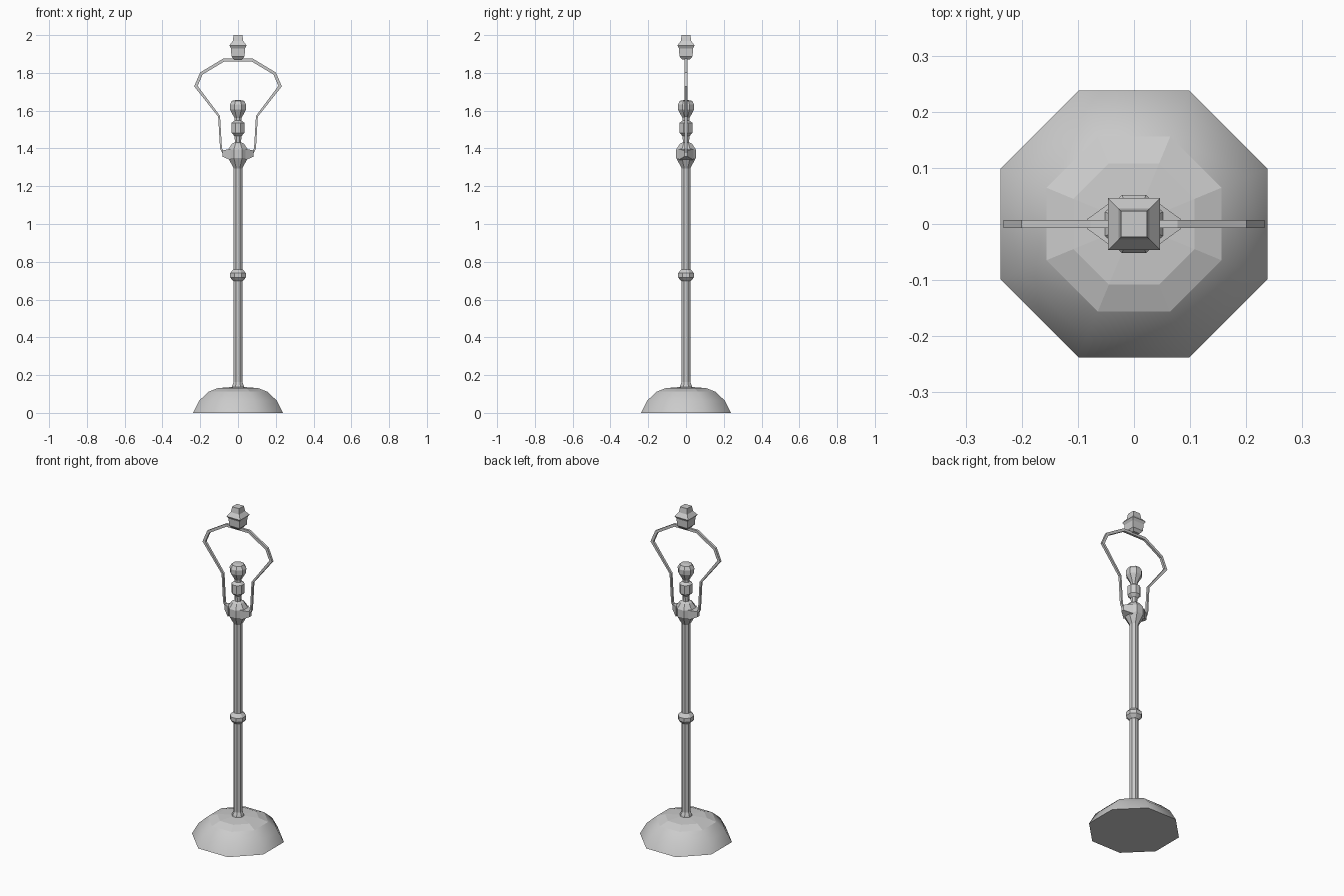
import bpy, bmesh, math
from mathutils import Vector

cube = bpy.data.objects.get("Cube")
if cube:
    bpy.data.objects.remove(cube, do_unlink=True)

grey = bpy.data.materials.new("plain grey")
grey.use_nodes = True
grey.diffuse_color = (0.6, 0.6, 0.6, 1)
grey.node_tree.nodes["Principled BSDF"].inputs["Base Color"].default_value = (0.6, 0.6, 0.6, 1)


def finish(name, bm):
    bmesh.ops.recalc_face_normals(bm, faces=bm.faces)
    mesh = bpy.data.meshes.new(name)
    bm.to_mesh(mesh)
    bm.free()
    mesh.materials.append(grey)
    obj = bpy.data.objects.new(name, mesh)
    bpy.context.collection.objects.link(obj)
    return obj


def skin(bm, rings):
    """Bridge matching loops of points and cap both ends."""
    loops = [[bm.verts.new(p) for p in ring] for ring in rings]
    n = len(loops[0])
    for a, b in zip(loops, loops[1:]):
        for i in range(n):
            j = (i + 1) % n
            bm.faces.new((a[i], a[j], b[j], b[i]))
    bm.faces.new(loops[0])
    bm.faces.new(loops[-1])


def turned(name, profile, sides=8, smooth_below=0):
    """Turn (half width across flats, height) pairs about the z axis."""
    step = 2 * math.pi / sides
    bm = bmesh.new()
    skin(bm, [[(r / math.cos(step / 2) * math.cos(step * (i + 0.5)),
                r / math.cos(step / 2) * math.sin(step * (i + 0.5)), z)
               for i in range(sides)] for r, z in profile])
    for face in bm.faces:
        face.smooth = 0 < face.calc_center_median().z < smooth_below
    return finish(name, bm)


# Domed foot: rounded flank, faceted top
foot = turned("foot", [(0.238, 0), (0.205, 0.065), (0.156, 0.112), (0.108, 0.131), (0.03, 0.137)],
              smooth_below=0.105)
for edge in foot.data.edges:
    if all(foot.data.vertices[v].co.z < 0.001 for v in edge.vertices):
        edge.use_edge_sharp = True

# Stem and its fittings
turned("foot_collar", [(0.033, 0.134), (0.03, 0.146), (0.022, 0.165)])
turned("pole", [(0.023, 0.13), (0.023, 1.32)])
turned("pole_ring", [(0.024, 0.697), (0.042, 0.717), (0.042, 0.74), (0.024, 0.76)])
turned("socket_cup", [(0.023, 1.295), (0.052, 1.35), (0.052, 1.395), (0.032, 1.425), (0.016, 1.432)])
turned("socket_stem", [(0.016, 1.42), (0.018, 1.465), (0.034, 1.482), (0.034, 1.536),
                       (0.018, 1.548), (0.018, 1.57)])
turned("knob", [(0.018, 1.56), (0.042, 1.605), (0.043, 1.632), (0.032, 1.652), (0.012, 1.656)])

# Square finial
turned("finial", [(0.022, 1.872), (0.035, 1.888), (0.037, 1.93), (0.046, 1.945),
                  (0.028, 1.968), (0.023, 2.0)], sides=4)

# Tapered lugs joining the cup to the harp
bm = bmesh.new()
for side in (-1, 1):
    skin(bm, [[(side * x, y * sy, z + h * sz) for sy, sz in ((-1, -1), (1, -1), (1, 1), (-1, 1))]
              for x, y, z, h in ((0.04, 0.04, 1.368, 0.03), (0.083, 0.009, 1.373, 0.016))])
finish("harp_lugs", bm)

# Harp: a flat strip bent into a bulb outline
half = [(0.05, 1.36), (0.07, 1.362), (0.09, 1.4), (0.1, 1.57), (0.223, 1.73), (0.194, 1.797), (0.075, 1.868)]
path = [Vector((x, z)) for x, z in half]
path += [Vector((-p.x, p.y)) for p in reversed(path)]
rings = []
for i, p in enumerate(path):
    before = (p - path[i - 1]).normalized() if i else None
    after = (path[i + 1] - p).normalized() if i < len(path) - 1 else None
    along = ((before or after) + (after or before)).normalized()
    mitre = along.dot(after or before)
    thick = 0.008 if p.y > 1.7 else 0.005
    off = Vector((-along.y, along.x)) * thick / mitre
    rings.append([(p.x + off.x * s, y, p.y + off.y * s)
                  for s, y in ((-1, -0.007), (1, -0.007), (1, 0.007), (-1, 0.007))])
bm = bmesh.new()
skin(bm, rings)
finish("harp", bm)
